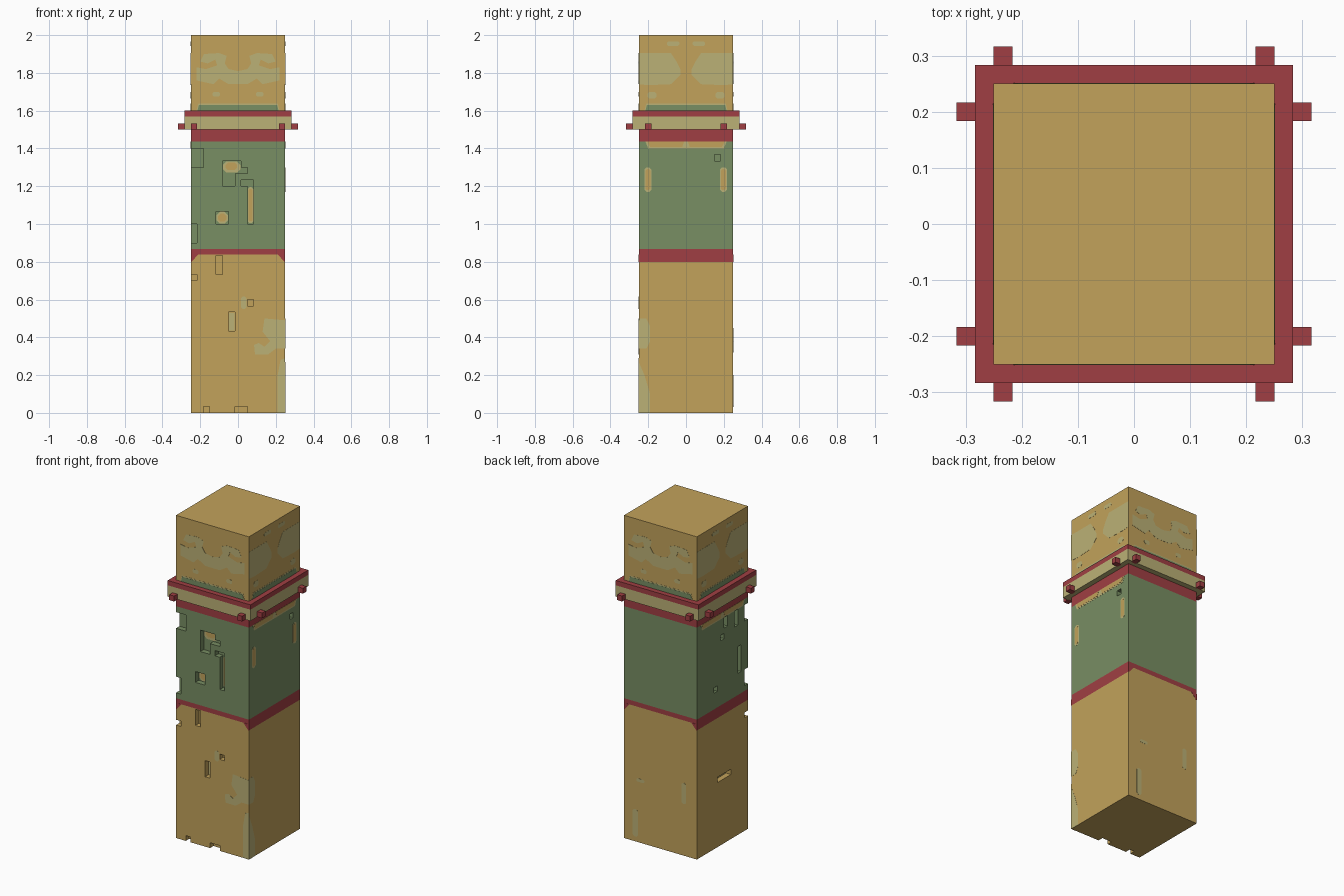
import bpy, bmesh, math
from mathutils import Matrix, Vector

cube = bpy.data.objects.get("Cube")
if cube:
    bpy.data.objects.remove(cube, do_unlink=True)


def material(name, rgb):
    lin = [((c / 255 + 0.055) / 1.055) ** 2.4 for c in rgb]
    m = bpy.data.materials.new(name)
    m.diffuse_color = (*lin, 1)
    m.use_nodes = True
    bsdf = m.node_tree.nodes["Principled BSDF"]
    bsdf.inputs["Base Color"].default_value = (*lin, 1)
    bsdf.inputs["Roughness"].default_value = 0.9
    return m


TAN = material("tan stone", (194, 162, 91))
SAGE = material("pale sage", (187, 177, 118))
GREEN = material("moss green", (120, 142, 99))
RED = material("brick red", (160, 63, 67))

H = 0.25        # half width of the shaft
V = 1 / 30      # block size of the carving
THIN, OVER = 0.0008, 0.0016     # paint layer, and paint over paint


def make_object(name, bm, mats):
    bmesh.ops.recalc_face_normals(bm, faces=bm.faces)
    mesh = bpy.data.meshes.new(name)
    bm.to_mesh(mesh)
    bm.free()
    for m in mats:
        mesh.materials.append(m)
    ob = bpy.data.objects.new(name, mesh)
    bpy.context.collection.objects.link(ob)
    return ob


def add_box(bm, x0, x1, y0, y1, z0, z1):
    mat = Matrix.Translation(((x0 + x1) / 2, (y0 + y1) / 2, (z0 + z1) / 2))
    mat = mat @ Matrix.Diagonal((x1 - x0, y1 - y0, z1 - z0, 1))
    bmesh.ops.create_cube(bm, size=1, matrix=mat)


def box(name, mat, *dims):
    bm = bmesh.new()
    add_box(bm, *dims)
    return make_object(name, bm, [mat])


FRONT, RIGHT, BACK, LEFT = range(4)


def patch(name, side, pts, mat, thick=THIN, depth=0.0):
    """Thin painted plate on one side, outlined in (across, height)."""
    rot = Matrix.Rotation(side * math.pi / 2, 3, 'Z')
    bm = bmesh.new()
    y = -(H - depth)
    face = bm.faces.new([bm.verts.new(rot @ Vector((u, y, z))) for u, z in pts])
    new = bmesh.ops.extrude_face_region(bm, geom=[face])["geom"]
    bmesh.ops.translate(bm, vec=rot @ Vector((0, -thick, 0)),
                        verts=[v for v in new if isinstance(v, bmesh.types.BMVert)])
    return make_object(name, bm, [mat])


def rect(u0, u1, z0, z1):
    return [(u0, z0), (u1, z0), (u1, z1), (u0, z1)]


def rounded(u0, u1, z0, z1):
    c = min(u1 - u0, z1 - z0) * 0.3
    return [(u0 + c, z0), (u1 - c, z0), (u1, z0 + c), (u1, z1 - c),
            (u1 - c, z1), (u0 + c, z1), (u0, z1 - c), (u0, z0 + c)]


def mirrored(pts):
    return [(-u, z) for u, z in pts]


# Shaft with carved chips: (x or y range, z range), one block deep
shaft = box("shaft", TAN, -H, H, -H, H, 0, 2)
front_chips = [(-.083, .017, 1.267, 1.333), (-.083, -.017, 1.2, 1.3), (0, .05, 1.267, 1.3),
               (.05, .083, 1.0, 1.22), (.017, .083, 1.2, 1.233), (-.117, -.05, 1.0, 1.067),
               (-.117, -.083, .733, .833), (-.05, -.017, .433, .533), (.05, .083, .567, .6),
               (-.183, -.15, -.1, .033), (-.017, .05, -.1, .033),
               (-.4, -.183, 1.3, 1.4), (-.4, -.217, .9, 1.0), (-.4, -.217, .7, .733)]
left_chips = [(-.083, .05, .4, .433), (-.017, .017, 1.267, 1.3), (-.05, -.017, 1.333, 1.4),
              (-.15, -.117, 1.3, 1.4), (-.183, -.15, 1.0, 1.167), (.05, .083, .967, 1.0)]
cuts = [(u0, u1, -.4, -H + V, z0, z1) for u0, u1, z0, z1 in front_chips]
cuts += [(-.4, -H + V, u0, u1, z0, z1) for u0, u1, z0, z1 in left_chips]
cuts.append((H - V, .4, .15, .183, 1.333, 1.367))
bpy.context.view_layer.objects.active = shaft
for c in cuts:
    cutter = box("chip_cutter", TAN, *c)
    cutter.hide_render = True
    mod = shaft.modifiers.new("chip", 'BOOLEAN')
    mod.operation, mod.solver, mod.object = 'DIFFERENCE', 'EXACT', cutter
    bpy.ops.object.modifier_apply(modifier=mod.name)
    bpy.data.objects.remove(cutter, do_unlink=True)

# Slice the shaft at the band heights and colour by height
shaft.data.materials.clear()
for m in (TAN, GREEN, RED):
    shaft.data.materials.append(m)
bm = bmesh.new()
bm.from_mesh(shaft.data)
for z in (.8, .838, .8667, 1.437, 1.5):
    bmesh.ops.bisect_plane(bm, geom=bm.verts[:] + bm.edges[:] + bm.faces[:],
                           plane_co=(0, 0, z), plane_no=(0, 0, 1))
for f in bm.faces:
    c = f.calc_center_median()
    on_side = abs(f.normal.x) > .5 and abs(c.x) > H - .01
    f.material_index = 0
    if .8667 < c.z < 1.437:
        f.material_index = 1
    elif .838 < c.z < .8667 or 1.437 < c.z < 1.5 or (.8 < c.z < .838 and on_side):
        f.material_index = 2
bm.to_mesh(shaft.data)
bm.free()

# Collar: pale band under a red rim, with red pegs on each side
E = H + V
box("collar_band", SAGE, -E, E, -E, E, 1.5, 1.57)
box("collar_rim", RED, -E, E, -E, E, 1.57, 1.6)
bm = bmesh.new()
P = E + V
for s in (-1, 1):
    for y0 in (-P, E - .01):
        add_box(bm, s * .2333 - V / 2, s * .2333 + V / 2, y0, y0 + V + .01, 1.5, 1.5333)
    for x0 in (-P, E - .01):
        add_box(bm, x0, x0 + V + .01, s * .2 - V / 2, s * .2 + V / 2, 1.5, 1.5333)
make_object("collar_pegs", bm, [RED])

# Painted green skirt just above the collar
for side in range(4):
    patch("skirt_edge", side, [(-.22, 1.6), (.22, 1.6), (.21, 1.638), (-.21, 1.638)], SAGE)
    patch("skirt", side, [(-.215, 1.6), (.215, 1.6), (.207, 1.631), (-.207, 1.631)], GREEN, OVER)

# Faded curls on the front and back of the head block
half = [(0, 1.81), (.05, 1.82), (.07, 1.85), (.06, 1.89), (.1, 1.905), (.18, 1.9), (.2, 1.86),
        (.16, 1.85), (.12, 1.87), (.11, 1.84), (.17, 1.82), (.22, 1.83), (.22, 1.76),
        (.13, 1.74), (.1, 1.77), (.05, 1.74), (0, 1.74)]
for side in (FRONT, BACK):
    patch("head_curls", side, half + mirrored(half[1:-1])[::-1], SAGE)
    for s in (-1, 1):
        patch("head_spot", side, rounded(s * .115 - .02, s * .115 + .02, 1.675, 1.7), SAGE)
        # Corner flares of the red middle band
        flare = [(-.25, .8), (-.245, .8), (-.212, .838), (-.25, .838)]
        patch("band_flare", side, flare if s < 0 else mirrored(flare), RED)

# Faded wings on the sides of the head block
wing = [(-.25, 1.905), (-.08, 1.905), (-.05, 1.86), (-.03, 1.82), (-.03, 1.79),
        (-.08, 1.74), (-.2, 1.735), (-.25, 1.74)]
for side in (RIGHT, LEFT):
    for s in (-1, 1):
        patch("head_wing", side, wing if s < 0 else mirrored(wing), SAGE)
        patch("head_dash", side, rounded(s * .068 - .033, s * .068 + .033, 1.943, 1.966), SAGE)
        patch("head_low_spot", side, rounded(s * .18 - .025, s * .18 + .025, 1.665, 1.7), SAGE)
        # Worn strip below the upper red band
        strip = [(s * .02, 1.408), (s * .19, 1.408), (s * .205, 1.437), (s * .01, 1.437)]
        patch("worn_strip", side, strip, TAN, OVER)
    patch("worn_strip_edge", side, [(-.2, 1.4), (.2, 1.4), (.215, 1.437), (-.215, 1.437)], SAGE)

# Worn ovals on the right side
for u in (-.202, .198):
    patch("oval_edge", RIGHT, rounded(u - .019, u + .019, 1.17, 1.3), SAGE)
    patch("oval", RIGHT, rounded(u - .013, u + .013, 1.18, 1.29), TAN, OVER)

# Worn floors of the carved chips
patch("chip_floor", FRONT, rounded(-.08, .012, 1.272, 1.33), SAGE, depth=V)
patch("chip_floor_worn", FRONT, rounded(-.065, -.005, 1.285, 1.325), TAN, OVER, V)
patch("chip_floor", FRONT, rounded(.052, .081, 1.005, 1.195), SAGE, depth=V)
patch("chip_floor_worn", FRONT, rounded(.056, .077, 1.015, 1.185), TAN, OVER, V)
patch("chip_floor", FRONT, rounded(-.115, -.052, 1.003, 1.065), SAGE, depth=V)
patch("chip_floor_worn", FRONT, rounded(-.105, -.062, 1.012, 1.055), TAN, OVER, V)
patch("chip_floor", FRONT, rect(-.048, -.019, .436, .53), SAGE, depth=V)
patch("chip_floor", LEFT, rect(-.045, .08, .403, .43), SAGE, depth=V)

# Faded patches on the lower block
patch("faded_blotch", FRONT, [(.14, .5), (.25, .49), (.25, .34), (.2, .34), (.16, .31), (.09, .31),
                              (.085, .36), (.11, .37), (.14, .35), (.17, .38), (.13, .43)], SAGE)
patch("faded_edge", FRONT, [(.21, 0), (.25, 0), (.25, .29), (.225, .28), (.21, .2)], SAGE)
patch("faded_spot", FRONT, rounded(.015, .045, .55, .615), SAGE)
patch("faded_blotch", RIGHT, [(-.25, .34), (-.21, .34), (-.19, .38), (-.19, .46),
                              (-.21, .5), (-.25, .5)], SAGE)
patch("faded_edge", RIGHT, [(-.25, 0), (-.19, 0), (-.19, .1), (-.22, .2), (-.25, .27)], SAGE)
for dims in ((-.19, -.155, .03, .2), (-.165, -.11, .375, .395), (.145, .175, .32, .45)):
    patch("faded_mark", BACK, rounded(*dims), SAGE)
